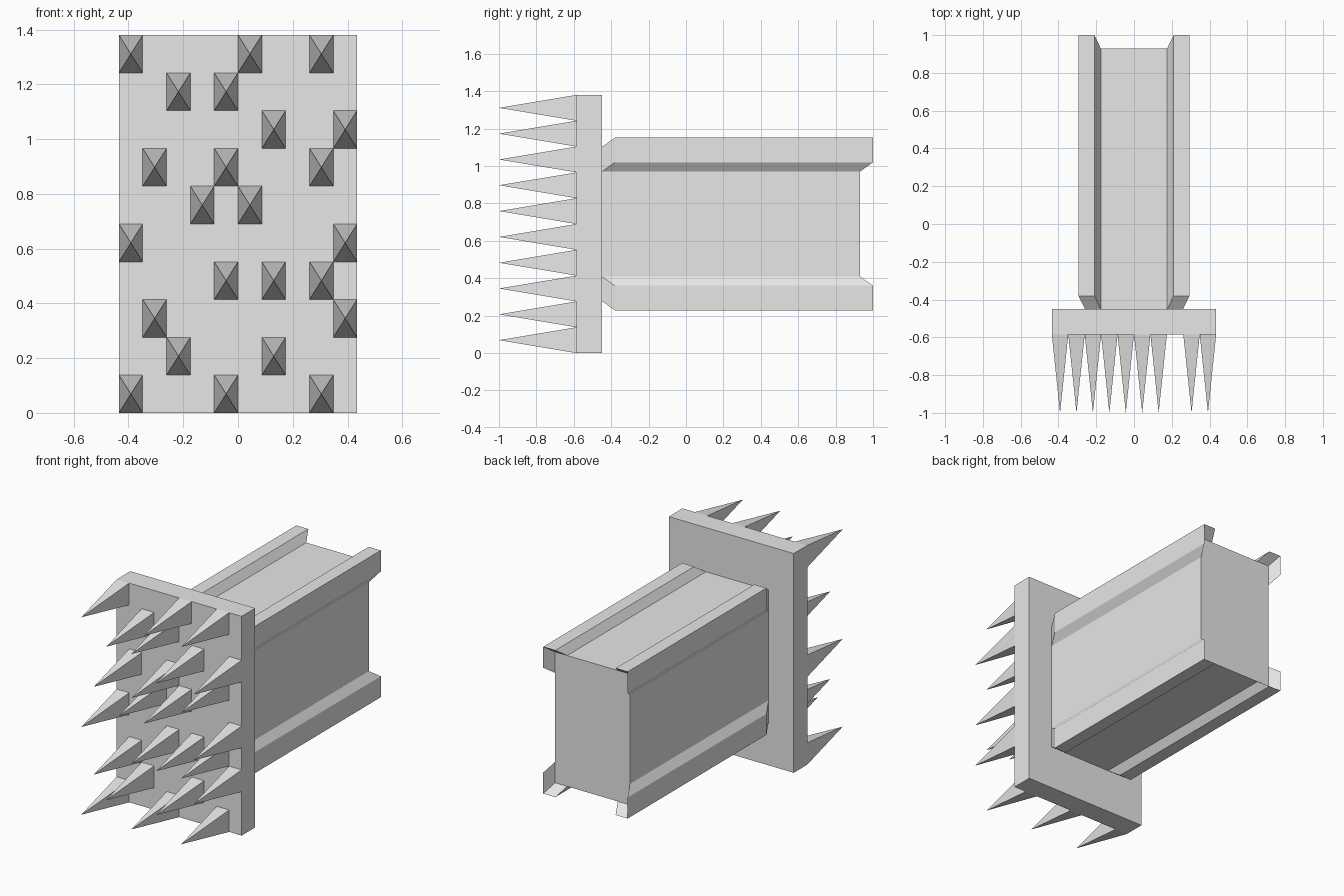
import bpy
import bmesh

default = bpy.data.objects.get("Cube")
if default:
    bpy.data.objects.remove(default, do_unlink=True)

grey = bpy.data.materials.new("light grey")
grey.use_nodes = True
grey.diffuse_color = (0.8, 0.8, 0.8, 1)
grey.node_tree.nodes["Principled BSDF"].inputs["Base Color"].default_value = (0.8, 0.8, 0.8, 1)

HALF_W, HEIGHT = 0.435, 1.38          # spiked plate
PLATE_FRONT, PLATE_BACK = -0.585, -0.45
CORE_X, CORE_Z, CORE_END = 0.26, 0.412, 0.93
MID_Z = HEIGHT / 2


def make_object(name, bm):
    bmesh.ops.recalc_face_normals(bm, faces=bm.faces)
    mesh = bpy.data.meshes.new(name)
    bm.to_mesh(mesh)
    bm.free()
    mesh.materials.append(grey)
    obj = bpy.data.objects.new(name, mesh)
    bpy.context.collection.objects.link(obj)
    return obj


def box(name, half_x, y0, y1, z0, z1):
    bm = bmesh.new()
    bmesh.ops.create_cube(bm, size=1)
    bmesh.ops.scale(bm, vec=(2 * half_x, y1 - y0, z1 - z0), verts=bm.verts)
    bmesh.ops.translate(bm, vec=(0, (y0 + y1) / 2, (z0 + z1) / 2), verts=bm.verts)
    return make_object(name, bm)


def corner_rail(name, sx, sz):
    """L-shaped strip on a long edge of the core, pushed outward and back."""
    bm = bmesh.new()
    profile = [(CORE_X, 0.28), (CORE_X, CORE_Z), (0.176, CORE_Z)]
    shift_x, shift_y, shift_z = 0.034, 0.07, 0.05
    rings = []
    for y in (PLATE_BACK, CORE_END):
        inner = [bm.verts.new((sx * x, y, MID_Z + sz * z)) for x, z in profile]
        outer = [bm.verts.new((sx * (x + shift_x), y + shift_y, MID_Z + sz * (z + shift_z)))
                 for x, z in profile]
        # slanted end caps
        for i in range(2):
            bm.faces.new((inner[i], inner[i + 1], outer[i + 1], outer[i]))
        rings.append(inner + outer[::-1])
    # long sides
    for i in range(6):
        j = (i + 1) % 6
        bm.faces.new((rings[0][i], rings[0][j], rings[1][j], rings[1][i]))
    return make_object(name, bm)


# plate and core
box("spike_plate", HALF_W, PLATE_FRONT, PLATE_BACK, 0, HEIGHT)
box("core_block", CORE_X, PLATE_BACK, CORE_END, MID_Z - CORE_Z, MID_Z + CORE_Z)

# four corner rails
for sx, side in ((1, "left"), (-1, "right")):
    for sz, level in ((1, "upper"), (-1, "lower")):
        corner_rail(f"{level}_{side}_rail", sx, sz)

# spikes: occupied columns for each row, bottom to top
rows = ["048", "26", "19", "468", "09", "35", "148", "69", "24", "058"]
cell_w, cell_h = 2 * HALF_W / 10, HEIGHT / 10
bm = bmesh.new()
for r, columns in enumerate(rows):
    for c in columns:
        x, z = -HALF_W + int(c) * cell_w, r * cell_h
        base = [bm.verts.new((x + u * cell_w, PLATE_FRONT, z + v * cell_h))
                for u, v in ((0, 0), (1, 0), (1, 1), (0, 1))]
        tip = bm.verts.new((x + cell_w / 2, -1, z + cell_h / 2))
        for i in range(4):
            bm.faces.new((base[i], base[(i + 1) % 4], tip))
        bm.faces.new(base[::-1])
make_object("spikes", bm)
